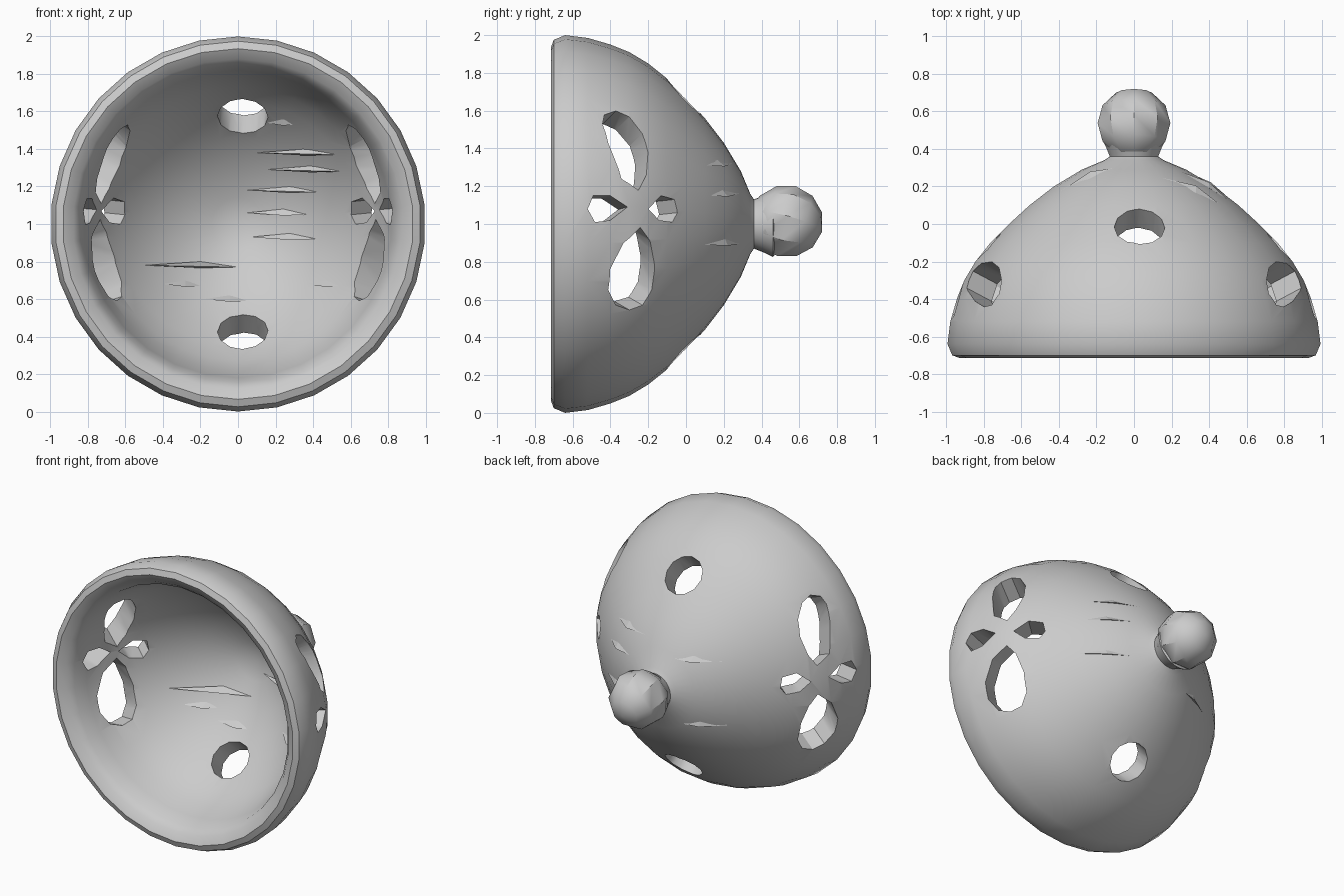
import bpy, bmesh, math
from mathutils import Matrix, Vector

cube = bpy.data.objects.get("Cube")
if cube:
    bpy.data.objects.remove(cube, do_unlink=True)

grey = bpy.data.materials.new("plain grey")
grey.use_nodes = True
grey.diffuse_color = (0.6, 0.6, 0.6, 1)
grey.node_tree.nodes["Principled BSDF"].inputs["Base Color"].default_value = (0.6, 0.6, 0.6, 1)

# Profiles as (y, radius) about the horizontal axis at z = 1
OUTER = [(-0.64, 1.0), (-0.52, 0.985), (-0.4, 0.95), (-0.3, 0.91), (-0.2, 0.85), (-0.1, 0.77),
         (0, 0.67), (0.1, 0.56), (0.2, 0.43), (0.29, 0.28), (0.34, 0.16)]
NECK = [(0.36, 0.13), (0.41, 0.15), (0.46, 0.175), (0.52, 0.1), (0.52, 0)]
INNER = [(0.22, 0), (0.19, 0.14), (0.1, 0.33), (0, 0.465), (-0.1, 0.57), (-0.2, 0.655),
         (-0.3, 0.73), (-0.42, 0.785), (-0.54, 0.82), (-0.64, 0.845)]
RIM = [(-0.685, 0.88), (-0.715, 0.935), (-0.7, 0.975)]


def make_object(name, bm):
    bmesh.ops.recalc_face_normals(bm, faces=bm.faces)
    mesh = bpy.data.meshes.new(name)
    bm.to_mesh(mesh)
    bm.free()
    mesh.materials.append(grey)
    ob = bpy.data.objects.new(name, mesh)
    bpy.context.collection.objects.link(ob)
    return ob


def smooth(ob, degrees):
    bpy.ops.object.select_all(action="DESELECT")
    bpy.context.view_layer.objects.active = ob
    ob.select_set(True)
    bpy.ops.object.shade_smooth_by_angle(angle=math.radians(degrees))


def interpolate(pairs, t):
    pairs = sorted(pairs)
    for (a, fa), (b, fb) in zip(pairs, pairs[1:]):
        if t <= b:
            return fa + (fb - fa) * (t - a) / (b - a)
    return pairs[-1][1]


def side_point(side, y, z):
    r = interpolate(OUTER, y)
    return Vector((side * math.sqrt(r * r - (z - 1) ** 2), y, z))


def outward(p):
    slope = interpolate(OUTER, p.y - 0.06) - interpolate(OUTER, p.y + 0.06)
    radial = Vector((p.x, 0, p.z - 1)).normalized()
    return (radial + Vector((0, slope / 0.12, 0))).normalized()


def prism(name, outline, axis):
    bm = bmesh.new()
    top = [bm.verts.new(p + axis * 0.15) for p in outline]
    low = [bm.verts.new(p - axis * 0.25) for p in outline]
    bm.faces.new(top)
    bm.faces.new(low)
    for i in range(len(top)):
        j = (i + 1) % len(top)
        bm.faces.new((top[i], top[j], low[j], low[i]))
    bmesh.ops.triangulate(bm, faces=bm.faces)
    return make_object(name, bm)


def slivers(name, profile, height, spans):
    """Thin raised wedges on a wall, each given as (x start, x end, z)."""
    bm = bmesh.new()
    depth = [(r, y) for y, r in profile]
    for x0, x1, z in spans:
        mid = x0 + 0.6 * (x1 - x0)
        spots = [(x0, z, 0), (mid, z + 0.02, 0), (x1, z - 0.01, 0), (mid, z - 0.015, height)]
        a, b, c, d = [bm.verts.new((x, interpolate(depth, math.hypot(x, h - 1)) + lift, h))
                      for x, h, lift in spots]
        for tri in ((a, b, d), (b, c, d), (c, a, d), (a, c, b)):
            bm.faces.new(tri)
    make_object(name, bm)


# Dome shell with rolled rim and neck
bm = bmesh.new()
profile = OUTER + NECK + INNER + RIM
verts = [bm.verts.new((0, y, 1 + r)) for y, r in profile]
edges = [bm.edges.new(pair) for pair in zip(verts, verts[1:] + verts[:1])]
bmesh.ops.spin(bm, geom=verts + edges, cent=(0, 0, 1), axis=(0, 1, 0),
               angle=math.tau, steps=30, use_merge=False)
bmesh.ops.remove_doubles(bm, verts=bm.verts, dist=0.0005)
axis_edges = [e for e in bm.edges if all(abs(v.co.x) + abs(v.co.z - 1) < 0.001 for v in e.verts)]
bmesh.ops.delete(bm, geom=axis_edges, context="EDGES")
dome = make_object("dome_shell", bm)

# Round holes above and below
cutters = []
for side in (1, -1):
    centre = Vector((0.03, -0.01, 1 + side * 0.68))
    axis = outward(centre)
    across = Vector((1, 0, 0))
    along = axis.cross(across).normalized()
    ring = [centre + 0.135 * (across * math.cos(a) + along * math.sin(a))
            for a in (math.tau * i / 12 for i in range(12))]
    cutters.append(prism("round_hole_cutter", ring, axis))

# Flower of four petal holes on each side, outlined in (y, z)
PETALS = [
    [(-0.25, 1.18), (-0.21, 1.26), (-0.2, 1.38), (-0.23, 1.48), (-0.3, 1.57),
     (-0.37, 1.6), (-0.43, 1.58), (-0.44, 1.53), (-0.41, 1.43), (-0.34, 1.24)],
    [(-0.24, 0.98), (-0.19, 0.91), (-0.165, 0.78), (-0.18, 0.65), (-0.23, 0.57),
     (-0.3, 0.545), (-0.37, 0.57), (-0.41, 0.65), (-0.4, 0.76), (-0.33, 0.9)],
    [(-0.31, 1.09), (-0.4, 1.15), (-0.49, 1.15), (-0.52, 1.08), (-0.48, 1.01), (-0.4, 1.02)],
    [(-0.2, 1.08), (-0.13, 1.15), (-0.06, 1.13), (-0.045, 1.06), (-0.07, 1.01), (-0.14, 1.02)],
]
for side in (1, -1):
    for petal in PETALS:
        outline = [side_point(side, y, z) for y, z in petal]
        middle = sum(outline, Vector()) / len(outline)
        cutters.append(prism("petal_hole_cutter", outline, outward(middle)))

bpy.context.view_layer.objects.active = dome
for cutter in cutters:
    mod = dome.modifiers.new("hole", "BOOLEAN")
    mod.operation = "DIFFERENCE"
    mod.solver = "EXACT"
    mod.object = cutter
    bpy.ops.object.modifier_apply(modifier=mod.name)
    bpy.data.objects.remove(cutter, do_unlink=True)
smooth(dome, 34)

# Coarse rounded knob at the back
bm = bmesh.new()
bmesh.ops.create_uvsphere(bm, u_segments=9, v_segments=6, radius=0.197)
bmesh.ops.rotate(bm, verts=bm.verts, matrix=Matrix.Rotation(math.radians(75), 3, "X"))
bmesh.ops.translate(bm, verts=bm.verts, vec=(0, 0.53, 1.01))
smooth(make_object("back_knob", bm), 34)

# Chipped slivers on both walls
slivers("inner_slivers", INNER, -0.025, [
    (0.15, 0.3, 1.54), (0.1, 0.53, 1.38), (0.15, 0.55, 1.29), (0.05, 0.43, 1.18),
    (0.05, 0.37, 1.06), (0.06, 0.42, 0.93), (0.36, 0.54, 0.68), (-0.5, 0, 0.78),
    (-0.4, -0.2, 0.68), (-0.18, 0.05, 0.6)])
slivers("outer_slivers", OUTER, 0.02, [
    (0.15, 0.45, 1.32), (0.25, 0.5, 1.16), (0.2, 0.55, 0.9), (-0.43, -0.1, 1.25),
    (-0.45, -0.18, 0.8)])
